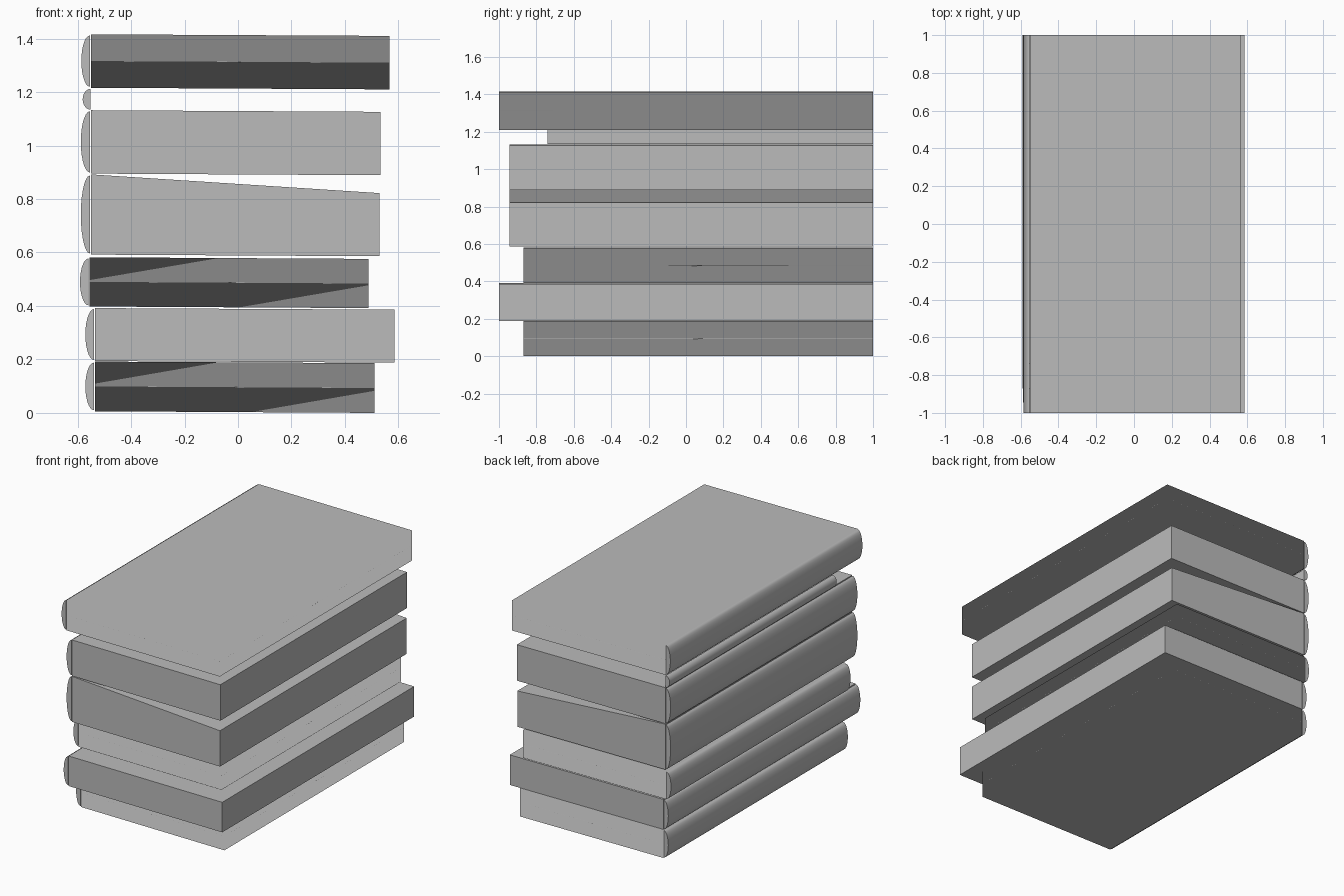
import bpy
import bmesh
import math

if "Cube" in bpy.data.objects:
    bpy.data.objects.remove(bpy.data.objects["Cube"], do_unlink=True)

grey = bpy.data.materials.new("plain grey")
grey.use_nodes = True
colour = (0.5, 0.5, 0.5, 1)
grey.diffuse_color = colour
grey.node_tree.nodes["Principled BSDF"].inputs["Base Color"].default_value = colour

BACK = 1.0


def prism(name, profile, y0):
    """Extrude an x-z outline from y0 to the common back plane."""
    bm = bmesh.new()
    face = bm.faces.new([bm.verts.new((x, y0, z)) for x, z in profile])
    ext = bmesh.ops.extrude_face_region(bm, geom=[face])
    moved = [v for v in ext["geom"] if isinstance(v, bmesh.types.BMVert)]
    bmesh.ops.translate(bm, verts=moved, vec=(0, BACK - y0, 0))
    bmesh.ops.recalc_face_normals(bm, faces=bm.faces)
    mesh = bpy.data.meshes.new(name)
    bm.to_mesh(mesh)
    bm.free()
    mesh.materials.append(grey)
    obj = bpy.data.objects.new(name, mesh)
    bpy.context.collection.objects.link(obj)
    return obj


def smooth(obj, angle):
    bpy.ops.object.select_all(action="DESELECT")
    obj.select_set(True)
    bpy.context.view_layer.objects.active = obj
    bpy.ops.object.shade_smooth_by_angle(angle=math.radians(angle))


def spine(name, x, z0, z1, bulge, y0, steps=14):
    """Rounded strip closing the bound edge."""
    mid, half = (z0 + z1) / 2, (z1 - z0) / 2
    arc = [math.pi * i / steps for i in range(steps + 1)]
    outline = [(x - bulge * math.sin(a), mid + half * math.cos(a)) for a in arc]
    smooth(prism(name, outline, y0), 40)


def pages(name, x0, x1, z0, z1, drop, y0, soft):
    """Book block whose outer edge sits slightly lower."""
    outline = [(x0, z0), (x1, z0 - 0.006), (x1, z1 - drop), (x0, z1)]
    obj = prism(name, outline, y0)
    if soft:
        # Broad covers stay flat while the narrow sides shade round
        smooth(obj, 180)
        mod = obj.modifiers.new("Soft sides", "WEIGHTED_NORMAL")
        mod.weight = 100


# name, inner x, outer x, bottom, top, drop, front y, spine bulge, soft sides
books = [
    ("bottom", -0.535, 0.51, 0.006, 0.192, 0.006, -0.87, 0.032, True),
    ("second", -0.535, 0.585, 0.194, 0.392, 0.006, -1.0, 0.032, False),
    ("third", -0.555, 0.488, 0.398, 0.582, 0.006, -0.87, 0.032, True),
    ("fourth", -0.55, 0.53, 0.592, 0.892, 0.07, -0.945, 0.034, False),
    ("fifth", -0.55, 0.533, 0.895, 1.132, 0.006, -0.945, 0.034, False),
    ("top", -0.55, 0.567, 1.216, 1.416, 0.006, -1.0, 0.032, True),
]
for label, x0, x1, z0, z1, drop, y0, bulge, soft in books:
    pages(label + "_book_block", x0, x1, z0, z1, drop, y0, soft)
    spine(label + "_book_spine", x0 - 0.004, z0 + 0.004, z1 - 0.004, bulge, y0)

# Thin loose spine under the top book
spine("loose_thin_spine", -0.551, 1.134, 1.212, 0.03, -0.74)
